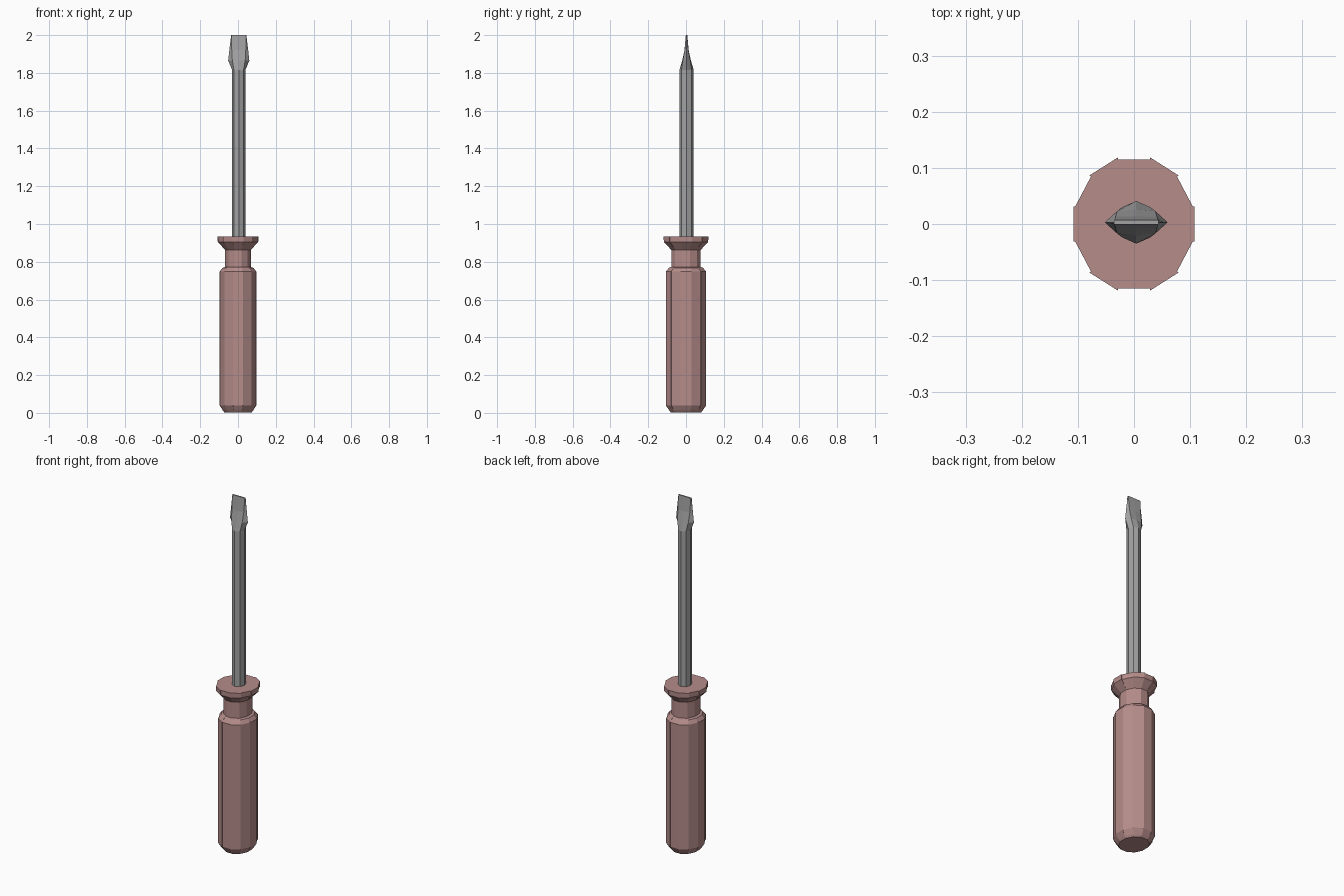
import bpy, bmesh
from math import cos, sin, radians

if "Cube" in bpy.data.objects:
    bpy.data.objects.remove(bpy.data.objects["Cube"])


def loft(name, rings, material, offset=(0, 0)):
    """Skin a stack of equal-length point rings and cap both ends."""
    bm = bmesh.new()
    loops = [[bm.verts.new((x + offset[0], y + offset[1], z)) for x, y, z in ring] for ring in rings]
    n = len(loops[0])
    for low, high in zip(loops, loops[1:]):
        for i in range(n):
            j = (i + 1) % n
            bm.faces.new((low[i], low[j], high[j], high[i]))
    bm.faces.new(loops[0][::-1])
    bm.faces.new(loops[-1])
    bmesh.ops.remove_doubles(bm, verts=bm.verts, dist=0.0001)
    bmesh.ops.recalc_face_normals(bm, faces=bm.faces)
    mesh = bpy.data.meshes.new(name)
    bm.to_mesh(mesh)
    bm.free()
    mesh.materials.append(material)
    obj = bpy.data.objects.new(name, mesh)
    bpy.context.collection.objects.link(obj)
    return obj


def stepped(half_x, half_y, step, z):
    """Twelve-sided ring whose alternate flats stand slightly proud."""
    ring = []
    for i in range(12):
        k = (1 + (step if i % 2 == 0 else 0)) / cos(radians(15))
        for a in (30 * i - 15, 30 * i + 15):
            ring.append((half_x * k * cos(radians(a)), half_y * k * sin(radians(a)), z))
    return ring


def blade_ring(z, side, corner_x, corner_y, front):
    """Eight-point section: pointed sides, flat front and back."""
    return [(side, 0, z), (corner_x, corner_y, z), (0, front, z), (-corner_x, corner_y, z),
            (-side, 0, z), (-corner_x, -corner_y, z), (0, -front, z), (corner_x, -corner_y, z)]


def paint(name, r, g, b):
    material = bpy.data.materials.new(name)
    material.diffuse_color = (r, g, b, 1)
    material.use_nodes = True
    material.node_tree.nodes["Principled BSDF"].inputs["Base Color"].default_value = material.diffuse_color
    return material


plastic = paint("handle_plastic", 0.46, 0.265, 0.255)
steel = paint("shaft_steel", 0.36, 0.36, 0.36)

# Grip with raised flats, shoulder and neck
loft("handle_grip", [stepped(*s) for s in (
    (0.072, 0.080, 0.0, 0.002), (0.080, 0.088, 0.0, 0.012),
    (0.095, 0.105, 0.02, 0.040), (0.095, 0.105, 0.02, 0.748),
    (0.082, 0.090, 0.0, 0.768), (0.068, 0.078, 0.0, 0.772),
    (0.068, 0.078, 0.0, 0.87))], plastic)

# Flared collar
loft("handle_collar", [stepped(*s) for s in (
    (0.067, 0.077, 0.0, 0.862), (0.104, 0.114, 0.03, 0.905),
    (0.105, 0.115, 0.03, 0.933))], plastic)

# Octagonal shaft running into the flat blade
loft("shaft_and_blade", [blade_ring(*s) for s in (
    (0.90, 0.035, 0.025, 0.027, 0.038),
    (1.815, 0.035, 0.025, 0.027, 0.038),
    (1.865, 0.056, 0.034, 0.020, 0.023),
    (1.92, 0.050, 0.037, 0.010, 0.011),
    (2.00, 0.040, 0.039, 0.004, 0.004))], steel, offset=(0.004, 0.003))
